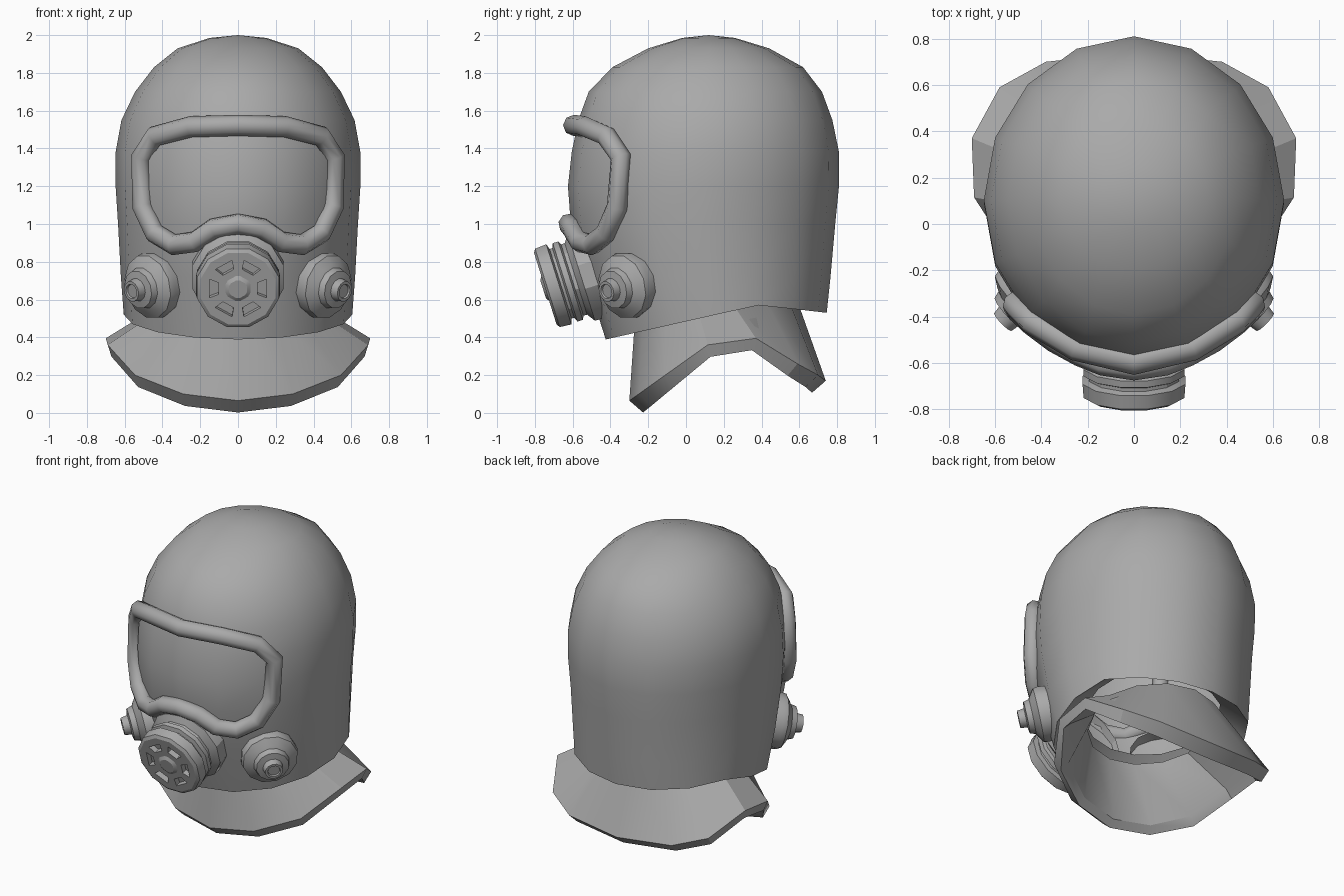
import bpy, bmesh, math
from mathutils import Vector

if "Cube" in bpy.data.objects:
    bpy.data.objects.remove(bpy.data.objects["Cube"])

mat = bpy.data.materials.new("matte grey")
mat.diffuse_color = (0.4, 0.4, 0.4, 1)
mat.use_nodes = True
mat.node_tree.nodes["Principled BSDF"].inputs["Base Color"].default_value = mat.diffuse_color


def finish(name, bm, angle=40):
    bmesh.ops.recalc_face_normals(bm, faces=bm.faces)
    mesh = bpy.data.meshes.new(name)
    bm.to_mesh(mesh)
    bm.free()
    ob = bpy.data.objects.new(name, mesh)
    bpy.context.collection.objects.link(ob)
    mesh.materials.append(mat)
    smooth(ob, angle)
    return ob


def smooth(ob, angle):
    bpy.ops.object.select_all(action='DESELECT')
    ob.select_set(True)
    bpy.context.view_layer.objects.active = ob
    bpy.ops.object.shade_smooth_by_angle(angle=math.radians(angle))


def loft(bm, rings):
    """Skin closed rings of equal length; returns the faces of each band."""
    loops = [[bm.verts.new(p) for p in ring] for ring in rings]
    n = len(loops[0])
    return [[bm.faces.new((a[i], a[(i + 1) % n], b[(i + 1) % n], b[i])) for i in range(n)]
            for a, b in zip(loops, loops[1:])], loops


def lathe_rings(center, axis, profile, angles):
    """Rings of (distance along axis, radius, use uneven angles)."""
    axis = Vector(axis).normalized()
    side = axis.cross(Vector((0, 0, 1))).normalized()
    up = side.cross(axis)
    return [[Vector(center) + axis * d + (side * math.cos(t) + up * math.sin(t)) * r
             for t in angles[k]] for d, r, k in profile]


# Hood: stacked oval rings (height, front y, back y, half width)
SIDES = 16
LEVELS = [(0.72, -0.53, 0.765, 0.62), (1.0, -0.61, 0.79, 0.635), (1.2, -0.625, 0.81, 0.648),
          (1.38, -0.605, 0.81, 0.648), (1.55, -0.57, 0.775, 0.617), (1.7, -0.515, 0.72, 0.545),
          (1.83, -0.39, 0.62, 0.445), (1.93, -0.2, 0.44, 0.32), (1.985, -0.02, 0.26, 0.15)]


def oval(front, back, width, height):
    cy, ry = (front + back) / 2, (back - front) / 2
    ring = []
    for i in range(SIDES):
        t = 2 * math.pi * i / SIDES
        y = cy - ry * math.cos(t)
        ring.append((width * math.sin(t), y, height(y)))
    return ring


def hem(y):
    return 0.39 + 0.18 * min(1, (y + 0.42) / 0.8) - 0.04 * max(0, (y - 0.4) / 0.345)


bm = bmesh.new()
rings = [oval(-0.22, 0.57, 0.43, lambda y: hem(y) + 0.12),
         oval(-0.36, 0.69, 0.55, lambda y: hem(y) + 0.04),
         oval(-0.425, 0.745, 0.605, hem)]
rings += [oval(f, b, w, lambda y, z=z: z) for z, f, b, w in LEVELS]
bands, loops = loft(bm, rings)
top = bm.verts.new((0, 0.12, 2.0))
for i in range(SIDES):
    bm.faces.new((loops[-1][i], loops[-1][(i + 1) % SIDES], top))
finish("hood", bm, 50)

# Collar: neck tube flaring to a pointed bib at front and back
HEM = [(0, -0.30, 0.065), (0.29, -0.25, 0.10), (0.545, -0.11, 0.20), (0.69, 0.115, 0.36),
       (0.70, 0.37, 0.395), (0.58, 0.59, 0.26), (0.38, 0.70, 0.20), (0, 0.74, 0.17)]


def mirror_ring(half):
    return half + [(-x, y, z) for x, y, z in half[-2:0:-1]]


def neck(rx, ry, dz):
    half = []
    for i in range(8):
        t = math.pi * i / 7
        half.append((rx * math.sin(t), 0.155 - ry * math.cos(t), 0.56 - 0.06 * math.cos(t) + dz))
    return mirror_ring(half)


outer = mirror_ring(HEM)
lower = [(x * 0.97, 0.22 + (y - 0.22) * 0.86, z - 0.063) for x, y, z in outer]
inner = [(x * 0.9, 0.22 + (y - 0.22) * 0.8, z - 0.015) for x, y, z in outer]
bm = bmesh.new()
loft(bm, [neck(0.42, 0.425, 0), outer, lower, inner, neck(0.38, 0.385, -0.01), neck(0.42, 0.425, 0)])
bmesh.ops.remove_doubles(bm, verts=bm.verts, dist=0.0001)
finish("collar", bm, 30)

# Visor frame: round tube following the face opening
PATH = [(0, -0.595, 1.522), (0.25, -0.535, 1.515), (0.44, -0.42, 1.465), (0.512, -0.345, 1.355),
        (0.505, -0.365, 1.09), (0.44, -0.425, 0.95), (0.34, -0.50, 0.89), (0.23, -0.56, 0.905),
        (0.13, -0.60, 0.975), (0, -0.62, 1.0)]
points = mirror_ring(PATH)
curve = bpy.data.curves.new("visor_frame", 'CURVE')
curve.dimensions = '3D'
curve.bevel_depth = 0.056
curve.bevel_resolution = 2
spline = curve.splines.new('POLY')
spline.points.add(len(points) - 1)
for p, co in zip(spline.points, points):
    p.co = (*co, 1)
spline.use_cyclic_u = True
frame = bpy.data.objects.new("visor_frame", curve)
bpy.context.collection.objects.link(frame)
curve.materials.append(mat)
bpy.ops.object.select_all(action='DESELECT')
frame.select_set(True)
bpy.context.view_layer.objects.active = frame
bpy.ops.object.convert(target='MESH')
smooth(bpy.context.view_layer.objects.active, 60)

# Front breathing canister with six vent slots
EVEN = [math.radians(30 * i - 15) for i in range(12)]
SLOTS = [math.radians(60 * (i // 2) + (20 if i % 2 else -20)) for i in range(12)]
axis = Vector((0, -0.954, -0.30)).normalized()
profile = [(-0.32, 0.25, 0), (-0.20, 0.25, 0), (-0.17, 0.205, 0), (-0.15, 0.205, 0),
           (-0.14, 0.225, 0), (-0.11, 0.225, 0), (-0.10, 0.20, 0), (-0.085, 0.20, 0),
           (-0.075, 0.23, 0), (-0.012, 0.225, 0), (0.0, 0.205, 0), (0.0, 0.165, 1),
           (0.0, 0.105, 1), (0.0, 0.07, 1), (0.012, 0.05, 1)]
bm = bmesh.new()
bands, loops = loft(bm, lathe_rings((0, -0.745, 0.658), axis, profile, (EVEN, SLOTS)))
bm.faces.new(loops[-1])
bmesh.ops.recalc_face_normals(bm, faces=bm.faces)
cut = bmesh.ops.inset_individual(bm, faces=bands[11][::2], thickness=0.006)
cut = bmesh.ops.extrude_discrete_faces(bm, faces=bands[11][::2])
bmesh.ops.translate(bm, vec=-axis * 0.035, verts=list({v for f in cut["faces"] for v in f.verts}))
finish("front_canister", bm, 30)

# Side valves: stepped round caps on both cheeks
steps = [(-0.12, 0.165, 0), (-0.02, 0.178, 0), (0.012, 0.172, 0), (0.04, 0.13, 0), (0.05, 0.112, 0),
         (0.085, 0.102, 0), (0.092, 0.062, 0), (0.135, 0.055, 0), (0.135, 0.04, 0), (0.125, 0.036, 0)]
for s, name in ((1, "right_valve"), (-1, "left_valve")):
    bm = bmesh.new()
    bands, loops = loft(bm, lathe_rings((0.47 * s, -0.33, 0.67), (0.70 * s, -0.68, -0.2), steps, (EVEN,)))
    bm.faces.new(loops[-1])
    finish(name, bm, 35)
